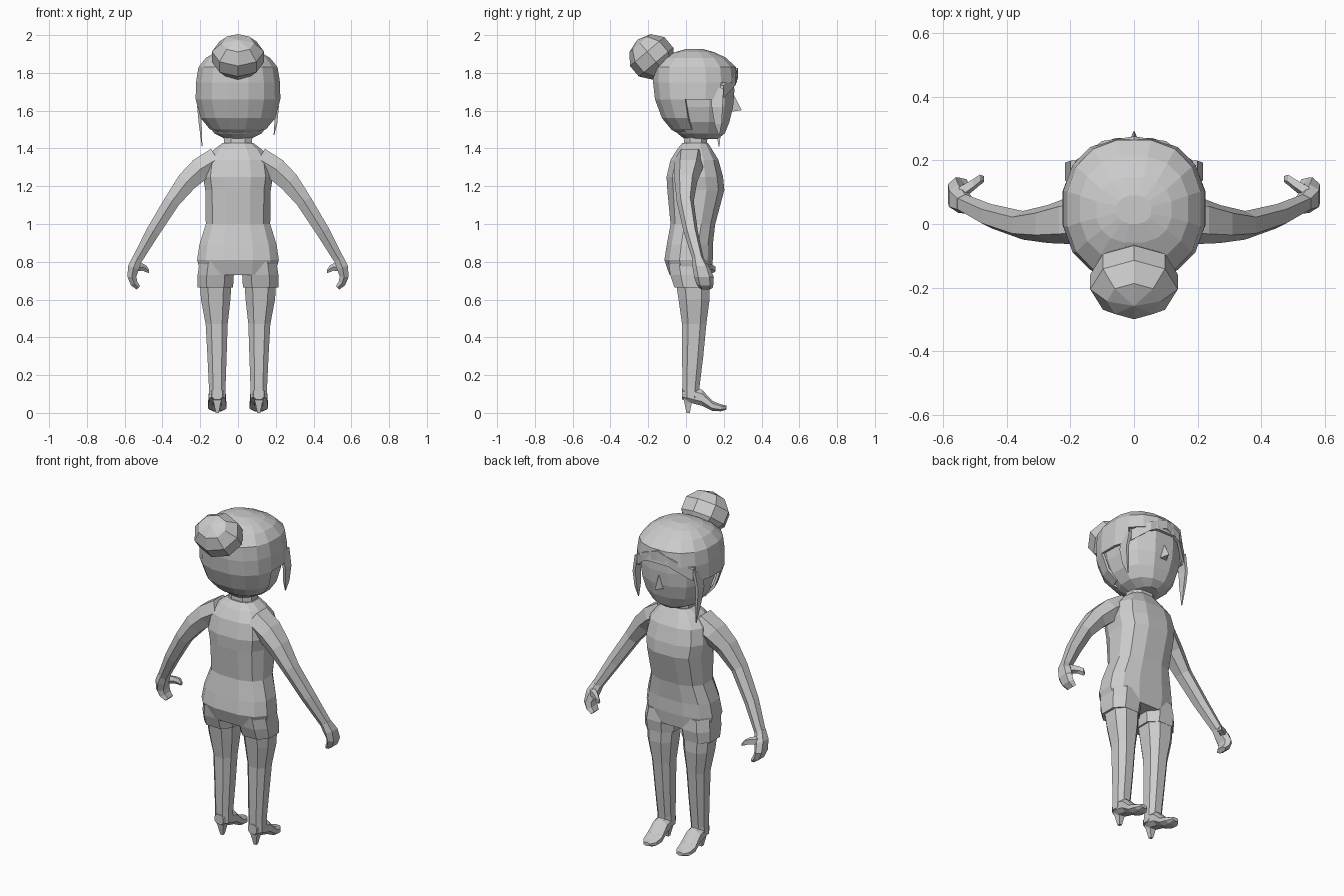
import bpy, bmesh, math
from mathutils import Vector, Matrix

grey = bpy.data.materials.new("plain grey")
grey.diffuse_color = (0.6, 0.6, 0.6, 1)


def finish(name, bm):
    bmesh.ops.recalc_face_normals(bm, faces=bm.faces[:])
    me = bpy.data.meshes.new(name)
    bm.to_mesh(me)
    bm.free()
    me.materials.append(grey)
    ob = bpy.data.objects.new(name, me)
    bpy.context.collection.objects.link(ob)
    return ob


def loft(name, rings, n=8, power=0.8, keep=None):
    """Skin rings of (centre, u, v); keep is a rule for which faces remain."""
    bm = bmesh.new()
    loops = []
    for c, u, v in rings:
        loop = []
        for i in range(n):
            a = 2 * math.pi * (i + 0.5) / n
            cs, sn = math.cos(a), math.sin(a)
            cs = math.copysign(abs(cs) ** power, cs)
            sn = math.copysign(abs(sn) ** power, sn)
            loop.append(bm.verts.new(Vector(c) + Vector(u) * cs + Vector(v) * sn))
        loops.append(loop)
    for a, b in zip(loops, loops[1:]):
        for i in range(n):
            j = (i + 1) % n
            bm.faces.new((a[i], a[j], b[j], b[i]))
    bm.faces.new(loops[0][::-1])
    bm.faces.new(loops[-1])
    bmesh.ops.recalc_face_normals(bm, faces=bm.faces[:])
    if keep:
        gone = [f for f in bm.faces if not keep(f.calc_center_median())]
        bmesh.ops.delete(bm, geom=gone, context='FACES')
    return finish(name, bm)


def level(z, x, rx, back, front):
    """Horizontal ring between two y limits."""
    return ((x, (back + front) / 2, z), (rx, 0, 0), (0, (front - back) / 2, 0))


def tube(points, side):
    """Rings square to a path of (x, y, z, half thickness, half depth)."""
    out = []
    for i, (x, y, z, t, d) in enumerate(points):
        a, b = points[max(i - 1, 0)], points[min(i + 1, len(points) - 1)]
        along = Vector((b[0] - a[0], 0, b[2] - a[2])).normalized()
        out.append(((side * x, y, z), (-side * along.z * t, 0, along.x * t), (0, d, 0)))
    return out


# Head, a little inside the hair
loft("head", [level(1.45, 0, 0.07, -0.01, 0.17), level(1.48, 0, 0.13, -0.05, 0.21),
              level(1.54, 0, 0.175, -0.09, 0.235), level(1.62, 0, 0.2, -0.12, 0.255),
              level(1.70, 0, 0.207, -0.14, 0.262), level(1.79, 0, 0.2, -0.14, 0.26),
              level(1.86, 0, 0.14, -0.1, 0.22)], 12, 0.9)

# Hair cap, left open around the face and cheeks
hair = loft("hair", [level(1.465, 0, 0.09, -0.02, 0.19), level(1.5, 0, 0.15, -0.08, 0.215),
                     level(1.56, 0, 0.2, -0.13, 0.245), level(1.66, 0, 0.228, -0.168, 0.268),
                     level(1.75, 0, 0.226, -0.178, 0.275), level(1.83, 0, 0.213, -0.175, 0.268),
                     level(1.88, 0, 0.172, -0.12, 0.215), level(1.91, 0, 0.12, -0.06, 0.15),
                     level(1.926, 0, 0.055, 0.0, 0.09)], 16, 0.85,
            lambda c: not ((c.z < 1.66 and c.y > 0) or (c.z < 1.75 and c.y > 0.17)))
shell = hair.modifiers.new("thickness", 'SOLIDIFY')
shell.thickness = 0.015
shell.offset = -1

# Bun on the back of the crown
bm = bmesh.new()
bmesh.ops.create_uvsphere(bm, u_segments=8, v_segments=5, radius=1)
bm.transform(Matrix.Translation((0, -0.182, 1.885)) @ Matrix.Rotation(math.radians(40), 4, 'X')
             @ Matrix.Diagonal((0.145, 0.125, 0.118, 1)))
finish("hair_bun", bm)

# Fringe locks across the brow and the hanging side strands
for s, low in ((-1, 1.41), (1, 1.47)):
    loft("side_strand", [((s * 0.19, 0.165, 1.72), (0.012, 0, 0), (0, 0.045, 0)),
                         ((s * 0.208, 0.165, 1.62), (0.011, 0, 0), (0, 0.038, 0)),
                         ((s * 0.2, 0.17, 1.53), (0.01, 0, 0), (0, 0.025, 0)),
                         ((s * 0.19, 0.175, low), (0.002, 0, 0), (0, 0.003, 0))], 4)
    loft("fringe", [((s * 0.0, 0.268, 1.8), (0, 0.01, 0), (0, 0, 0.035)),
                    ((s * 0.1, 0.252, 1.76), (0, 0.012, 0), (0, 0, 0.035)),
                    ((s * 0.185, 0.19, 1.7), (0, 0.012, 0), (0, 0, 0.045))], 4)

# Nose
bm = bmesh.new()
nose = [bm.verts.new(p) for p in ((0, 0.255, 1.68), (-0.022, 0.245, 1.595), (0.022, 0.245, 1.595),
                                  (0, 0.295, 1.603))]
for f in ((0, 1, 3), (0, 3, 2), (1, 2, 3), (0, 2, 1)):
    bm.faces.new([nose[i] for i in f])
finish("nose", bm)

# Neck and torso
loft("neck", [level(1.36, 0, 0.09, -0.03, 0.13), level(1.42, 0, 0.08, -0.015, 0.115),
              level(1.5, 0, 0.078, -0.01, 0.12)], 8)
loft("torso", [level(0.73, 0, 0.2, -0.09, 0.135), level(0.81, 0, 0.222, -0.118, 0.145),
               level(0.89, 0, 0.21, -0.105, 0.145), level(1.0, 0, 0.175, -0.085, 0.158),
               level(1.18, 0, 0.178, -0.103, 0.207), level(1.25, 0, 0.19, -0.107, 0.2),
               level(1.34, 0, 0.175, -0.085, 0.175), level(1.395, 0, 0.13, -0.05, 0.14),
               level(1.43, 0, 0.082, -0.02, 0.118)], 12, 0.75)

for s in (-1, 1):
    # Shorts leg, bare leg
    loft("shorts_leg", [level(0.665, s * 0.12, 0.1, -0.068, 0.132),
                        level(0.73, s * 0.118, 0.102, -0.09, 0.142),
                        level(0.8, s * 0.11, 0.1, -0.1, 0.135)], 8)
    loft("leg", [level(0.08, s * 0.11, 0.048, -0.02, 0.07), level(0.14, s * 0.11, 0.047, -0.022, 0.075),
                 level(0.3, s * 0.111, 0.054, -0.024, 0.095), level(0.47, s * 0.113, 0.062, -0.025, 0.112),
                 level(0.6, s * 0.118, 0.083, -0.045, 0.13), level(0.7, s * 0.118, 0.09, -0.06, 0.13)], 8)
    # High heeled shoe: foot along y, then the heel spike
    loft("shoe", [((s * 0.11, y, z), (w, 0, 0), (0, 0, h)) for y, z, w, h in
                  ((-0.022, 0.1, 0.03, 0.03), (0.03, 0.095, 0.046, 0.046), (0.085, 0.08, 0.048, 0.045),
                   (0.14, 0.037, 0.052, 0.028), (0.185, 0.027, 0.045, 0.02), (0.215, 0.028, 0.022, 0.011))], 8)
    loft("shoe_heel", [level(0, s * 0.11, 0.01, 0.0, 0.022), level(0.05, s * 0.11, 0.022, -0.012, 0.034),
                       level(0.1, s * 0.11, 0.04, -0.022, 0.05)], 4, 0.6)
    # Arm from shoulder to wrist
    loft("arm", tube([(0.11, 0.02, 1.345, 0.07, 0.08), (0.2, 0.012, 1.29, 0.068, 0.075),
                      (0.27, 0.0, 1.225, 0.06, 0.06), (0.35, -0.004, 1.12, 0.046, 0.045),
                      (0.45, 0.025, 0.96, 0.04, 0.038), (0.535, 0.065, 0.81, 0.03, 0.03)], s), 6)
    # Hand, curled fingers and thumb
    loft("hand", tube([(0.532, 0.063, 0.82, 0.03, 0.03), (0.553, 0.08, 0.77, 0.034, 0.045),
                       (0.562, 0.095, 0.72, 0.026, 0.052), (0.55, 0.1, 0.685, 0.022, 0.046),
                       (0.527, 0.105, 0.662, 0.014, 0.036)], s), 6)
    loft("thumb", [((s * x, y, z), (0, r, 0), (0, 0, r)) for x, y, z, r in
                   ((0.55, 0.095, 0.775, 0.026), (0.505, 0.125, 0.772, 0.02),
                    (0.485, 0.14, 0.762, 0.018), (0.472, 0.142, 0.75, 0.01))], 5)
